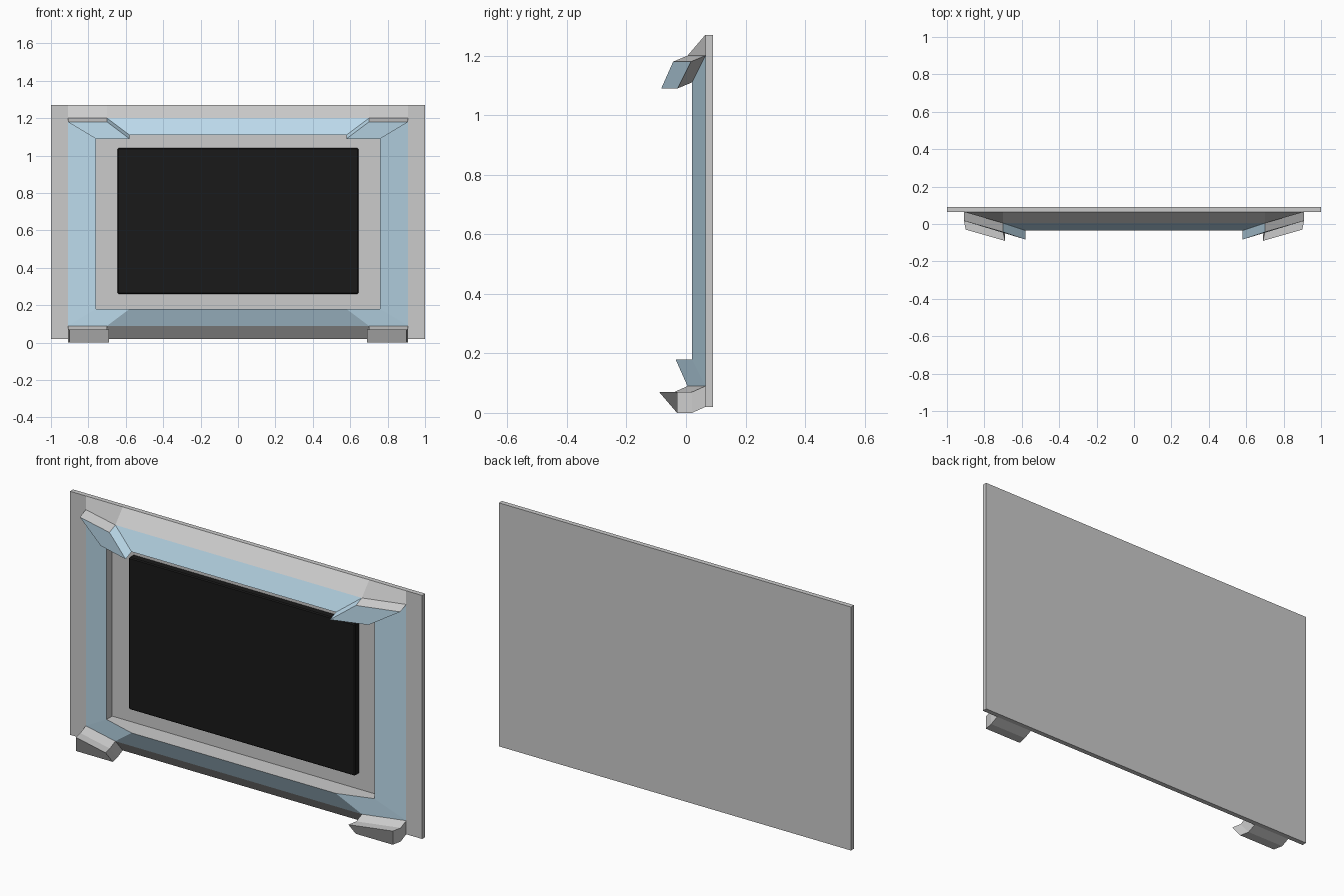
import bpy, bmesh
from mathutils import Vector

if "Cube" in bpy.data.objects:
    bpy.data.objects.remove(bpy.data.objects["Cube"])

H = 1.29          # top and bottom mirror about z = H / 2
BACK = 0.065      # front plane of the back panel


def material(name, rgb):
    m = bpy.data.materials.new(name)
    m.diffuse_color = (*rgb, 1)
    m.use_nodes = True
    m.node_tree.nodes["Principled BSDF"].inputs["Base Color"].default_value = m.diffuse_color
    return m


GREY = material("grey", (0.8, 0.8, 0.8))
BLUE = material("light_blue", (0.5, 0.7, 0.83))
BLACK = material("black", (0.01, 0.01, 0.01))


def loft(name, loops, blue_strips=(), blue_cap=False, caps=False, mirror=True):
    """Join equal-length closed loops; chosen strips (and the last cap) are blue."""
    bm = bmesh.new()
    rings = [[bm.verts.new(p) for p in loop] for loop in loops]
    n = len(loops[0])
    for a, b in zip(rings, rings[1:]):
        for j in range(n):
            k = (j + 1) % n
            f = bm.faces.new((a[j], a[k], b[k], b[j]))
            f.material_index = int(j in blue_strips)
    if caps:
        bm.faces.new(rings[0])
        bm.faces.new(rings[-1]).material_index = int(blue_cap)
    bmesh.ops.recalc_face_normals(bm, faces=bm.faces)
    me = bpy.data.meshes.new(name)
    bm.to_mesh(me)
    bm.free()
    me.materials.append(GREY)
    me.materials.append(BLUE)
    ob = bpy.data.objects.new(name, me)
    bpy.context.collection.objects.link(ob)
    if mirror:
        ob.modifiers.new("mirror", 'MIRROR')
    return ob


def box(name, lo, hi, mat):
    bpy.ops.mesh.primitive_cube_add(size=1)
    ob = bpy.context.object
    ob.name = name
    lo, hi = Vector(lo), Vector(hi)
    for v in ob.data.vertices:
        v.co = Vector([(lo[i] + hi[i]) / 2 + v.co[i] * (hi[i] - lo[i]) for i in range(3)])
    ob.data.materials.append(mat)
    return ob


def flip(loop):
    return [(x, y, H - z) for x, y, z in loop]


def shift(loop, d):
    return [tuple(Vector(p) + Vector(d)) for p in loop]


# Back panel and screen
box("back_panel", (-1, BACK, 0.02), (1, 0.09, 1.27), GREY)
screen = box("screen", (-0.643, 0.03, 0.26), (0.643, 0.07, 1.04), BLACK)
bevel = screen.modifiers.new("bevel", 'BEVEL')
bevel.width, bevel.segments = 0.005, 1

# Top and bottom rails: end, bend and centre sections
end = [(0.91, BACK, 1.27), (0.91, BACK, 1.20), (0.76, 0.02, 1.11), (0.76, BACK, 1.11)]
bend = [(0.70, BACK, 1.27), (0.70, 0.005, 1.20), (0.58, -0.035, 1.11), (0.58, BACK, 1.11)]
centre = [(0, y, z) for x, y, z in bend]
rail = [end, bend, centre]
loft("top_rail", rail, blue_strips=(1,))
loft("bottom_rail", [flip(s) for s in rail], blue_strips=(1,))

# Side rails
side = [end[1], end[2], end[3]]
loft("side_rail", [side, flip(side)], blue_strips=(0,))

# Upper corner brackets: the corner facet pushed forward and down
facet = [end[1], bend[1], bend[2], end[2]]
loft("corner_bracket", [facet, shift(facet, (0, -0.048, -0.02))],
     blue_strips=(1,), blue_cap=True, caps=True)

# Feet: the lower slope facet pushed down, then forward
slope = flip([end[1], bend[1], bend[0], end[0]])
low = shift(slope, (0, -0.045, -0.02))
loft("foot", [slope, low, shift(low, (-0.01, -0.05, 0))], caps=True)
